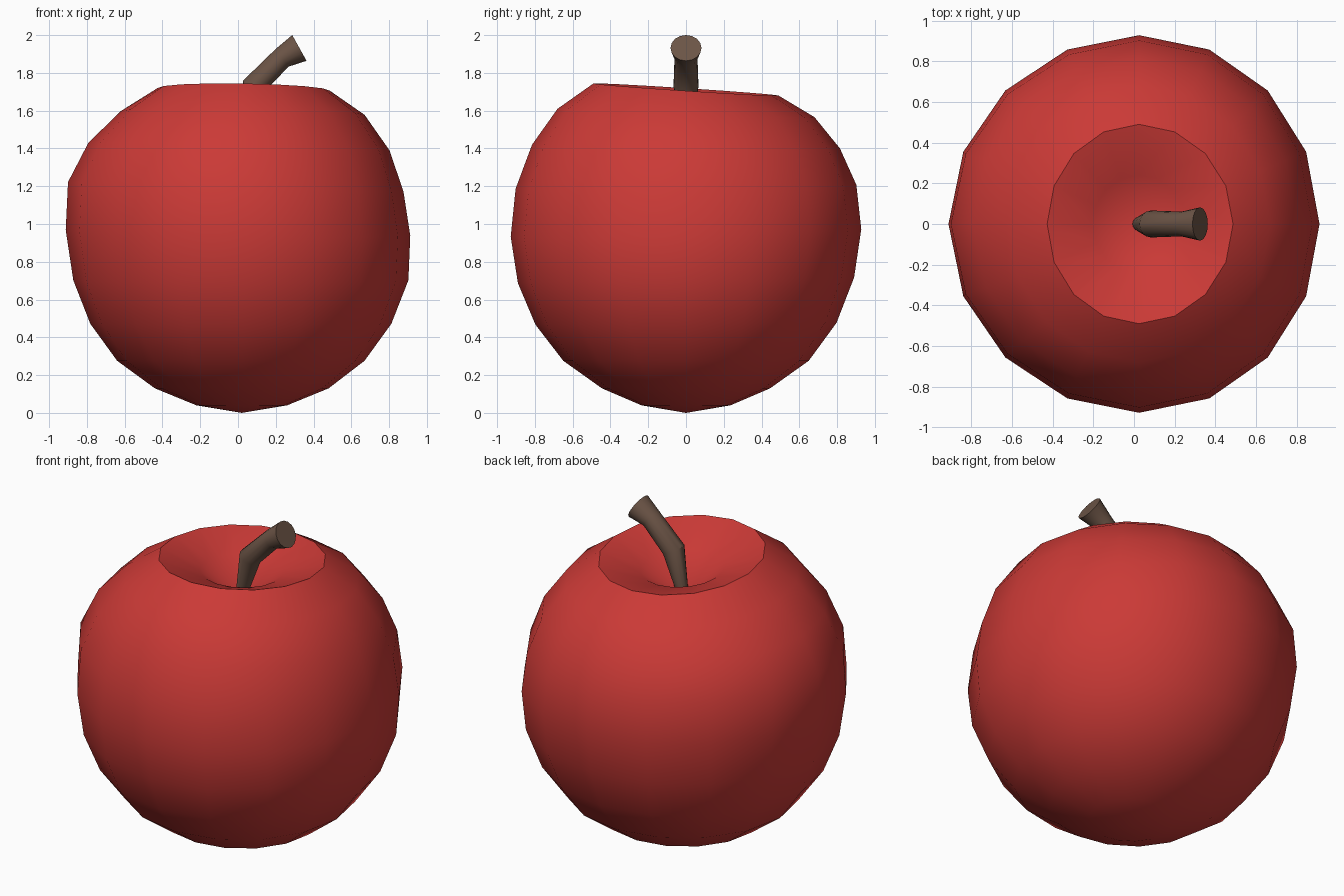
import bpy, bmesh
from math import sin, cos, tau, radians

if "Cube" in bpy.data.objects:
    bpy.data.objects.remove(bpy.data.objects["Cube"])


def make_object(name, bm, color):
    bmesh.ops.recalc_face_normals(bm, faces=bm.faces)
    mesh = bpy.data.meshes.new(name)
    bm.to_mesh(mesh)
    bm.free()
    obj = bpy.data.objects.new(name, mesh)
    bpy.context.collection.objects.link(obj)
    mat = bpy.data.materials.new(name + "_color")
    mat.diffuse_color = (*color, 1)
    mat.use_nodes = True
    mat.node_tree.nodes["Principled BSDF"].inputs["Base Color"].default_value = mat.diffuse_color
    mesh.materials.append(mat)
    bpy.ops.object.select_all(action='DESELECT')
    obj.select_set(True)
    bpy.context.view_layer.objects.active = obj
    bpy.ops.object.shade_smooth_by_angle(angle=radians(35))
    return obj


def bridge(bm, a, b):
    n = len(a)
    for i in range(n):
        j = (i + 1) % n
        bm.faces.new((a[i], a[j], b[j], b[i]))


def fan(bm, ring, tip):
    n = len(ring)
    for i in range(n):
        bm.faces.new((ring[i], ring[(i + 1) % n], tip))


# Fruit body: slightly irregular rings (centre x, radius x, radius y, z, x tilt, y tilt)
rings = [
    (.020, .240, .235, .040, 0, 0),
    (.020, .460, .445, .130, 0, 0),
    (.015, .655, .650, .276, 0, 0),
    (.015, .797, .797, .472, 0, .005),
    (.015, .887, .890, .702, 0, .015),
    (.000, .912, .928, .953, -.015, .020),
    (-.012, .888, .902, 1.197, -.025, .010),
    (.005, .797, .815, 1.410, -.020, -.010),
    (.025, .645, .680, 1.588, -.010, -.022),
    (.030, .457, .490, 1.712, -.007, -.032),   # rim
    (.025, .230, .240, 1.630, -.005, -.010),   # inside the dimple
]
SIDES = 16
bm = bmesh.new()
loops = []
for cx, rx, ry, z, tx, ty in rings:
    loop = []
    for i in range(SIDES):
        a = tau * i / SIDES
        # front and back lean slightly to the right of the side centres
        x = cx + (.025 - cx) * sin(a) ** 2 + rx * cos(a)
        loop.append(bm.verts.new((x, ry * sin(a), z + tx * cos(a) + ty * sin(a))))
    loops.append(loop)
for lower, upper in zip(loops, loops[1:]):
    bridge(bm, lower, upper)
fan(bm, loops[0], bm.verts.new((.02, 0, 0)))
fan(bm, loops[-1], bm.verts.new((.02, 0, 1.48)))
make_object("fruit_body", bm, (.597, .042, .037))

# Stem: bent tapering tube (x, z, radius, upward angle of its direction)
path = [(.015, 1.45, .028, 82), (.083, 1.73, .063, 62),
        (.234, 1.88, .058, 37), (.325, 1.932, .078, 29)]
bm = bmesh.new()
loops = []
for x, z, r, deg in path:
    t = radians(deg)
    loops.append([bm.verts.new((x - sin(t) * r * cos(a), 1.05 * r * sin(a), z + cos(t) * r * cos(a)))
                  for a in (tau * i / 16 for i in range(16))])
for lower, upper in zip(loops, loops[1:]):
    bridge(bm, lower, upper)
bm.faces.new(loops[0])
bm.faces.new(loops[-1])
make_object("stem", bm, (.150, .090, .062))
